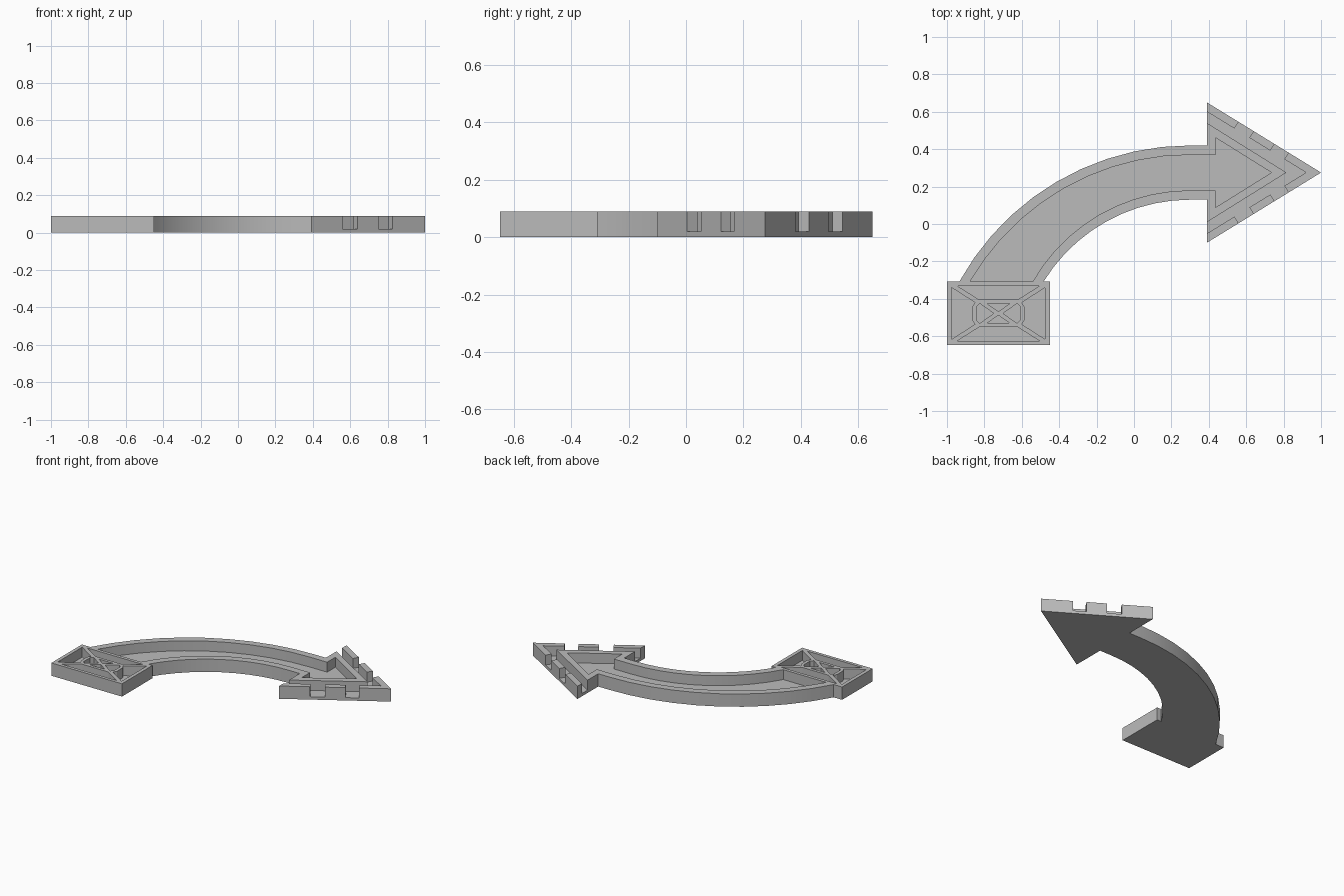
import bpy
import math

FLOOR, TOP = 0.02, 0.09
AXIS_Y = 0.275            # centre line of the arrowhead
BOX = (-0.725, -0.478)    # centre of the tail box
BOX_W, BOX_D = 0.275, 0.17

cube = bpy.data.objects.get("Cube")
if cube:
    bpy.data.objects.remove(cube, do_unlink=True)

grey = bpy.data.materials.new("mid grey")
grey.use_nodes = True
colour = (0.5, 0.5, 0.5, 1)
grey.diffuse_color = colour
for node in grey.node_tree.nodes:
    if node.type == 'BSDF_PRINCIPLED':
        node.inputs["Base Color"].default_value = colour


def slab(name, outlines, z0, z1):
    """Extrude a flat outline; any further outlines become holes."""
    curve = bpy.data.curves.new(name, 'CURVE')
    curve.dimensions = '2D'
    curve.fill_mode = 'BOTH'
    curve.extrude = (z1 - z0) / 2
    for pts in outlines:
        spline = curve.splines.new('POLY')
        spline.points.add(len(pts) - 1)
        for p, (x, y) in zip(spline.points, pts):
            p.co = (x, y, 0, 1)
        spline.use_cyclic_u = True
    obj = bpy.data.objects.new(name, curve)
    obj.location.z = (z0 + z1) / 2
    bpy.context.collection.objects.link(obj)
    bpy.ops.object.select_all(action='DESELECT')
    obj.select_set(True)
    bpy.context.view_layer.objects.active = obj
    bpy.ops.object.convert(target='MESH')
    obj = bpy.context.object
    obj.data.materials.clear()
    obj.data.materials.append(grey)
    bpy.ops.object.mode_set(mode='EDIT')
    bpy.ops.mesh.select_all(action='SELECT')
    bpy.ops.mesh.remove_doubles(threshold=0.0005)
    bpy.ops.mesh.normals_make_consistent(inside=False)
    bpy.ops.object.mode_set(mode='OBJECT')
    bpy.ops.object.shade_smooth_by_angle(angle=math.radians(30))
    return obj


def arc(radius, cy, y_start, x_end, steps=10):
    """Shaft edge from the tail box up to the arrowhead."""
    a0 = math.pi - math.asin((y_start - cy) / radius)
    pts = []
    for i in range(steps + 1):
        a = a0 + (math.pi / 2 - a0) * i / steps
        pts.append((0.3 + radius * math.cos(a), cy + radius * math.sin(a)))
    return pts + [(x_end, cy + radius)]


def mirror(pts):
    return [(x, 2 * AXIS_Y - y) for x, y in reversed(pts)]


# Shaft edges: outer and inner line of each rail
box_back = BOX[1] + BOX_D
back_x, inner_x = 0.39, 0.435
upper_out = arc(1.41, -0.99, box_back, back_x)
upper_in = arc(1.36, -0.99, box_back, inner_x)
lower_out = arc(0.92, -0.79, box_back, back_x)
lower_in = arc(0.97, -0.79, box_back, inner_x)

# Base plate under the arrow
head = [(back_x, 0.65), (1.0, AXIS_Y), (back_x, 2 * AXIS_Y - 0.65)]
slab("base_plate", [upper_out + head + lower_out[::-1]], 0, FLOOR)

# Continuous rail along the shaft and around the arrowhead
rail_out = [(back_x, 0.54), (0.815, AXIS_Y), (back_x, 0.01)]
rail_in = [(inner_x, 0.088), (0.735, AXIS_Y), (inner_x, 0.462)]
slab("rail_wall", [upper_out + rail_out + lower_out[::-1]
                   + lower_in + rail_in + upper_in[::-1]], FLOOR, TOP)

# Crenellated wall along the arrowhead edges
dx, dy = 1.0 - back_x, AXIS_Y - 0.65
length = math.hypot(dx, dy)
normal = (dy / length, -dx / length)
WALL = 0.042


def edge(x):
    return (x, 0.65 + (x - back_x) * dy / dx)


def inset(x):
    px, py = edge(x)
    return (px + normal[0] * WALL, py + normal[1] * WALL)


end_block = [(back_x, 0.65 - WALL * length / dx), edge(back_x), edge(0.559), inset(0.559)]
mid_block = [inset(0.639), edge(0.639), edge(0.751), inset(0.751)]
for name, pts in (("end_merlon", end_block), ("middle_merlon", mid_block)):
    slab(name + "_left", [pts], FLOOR, TOP)
    slab(name + "_right", [mirror(pts)], FLOOR, TOP)
tip = [inset(0.826), edge(0.826)]
slab("tip_merlon", [tip + [(1.0, AXIS_Y)] + mirror(tip)
                    + [(1.0 + WALL * length / dy, AXIS_Y)]], FLOOR, TOP)


# Tail box with a ribbed top
def in_box(pts, sx=1, sy=1):
    return [(BOX[0] + sx * x, BOX[1] + sy * y) for x, y in pts]


box_outline = in_box([(-BOX_W, -BOX_D), (BOX_W, -BOX_D), (BOX_W, BOX_D), (-BOX_W, BOX_D)])
long_cell = [(-0.22, 0.147), (0.22, 0.147), (0.102, 0.073), (-0.102, 0.073)]
side_cell = [(0.25, 0.138), (0.25, -0.138), (0.125, -0.058), (0.14, -0.035),
             (0.14, 0.035), (0.125, 0.058)]
small_long = [(-0.06, 0.052), (0.06, 0.052), (0, 0.01)]
small_side = [(0.025, 0), (0.1, 0.053), (0.118, 0.035), (0.118, -0.035), (0.1, -0.053)]
cells = []
for s in (1, -1):
    cells += [in_box(long_cell, sy=s), in_box(small_long, sy=s),
              in_box(side_cell, sx=s), in_box(small_side, sx=s)]
slab("tail_box_floor", [box_outline], 0, FLOOR)
slab("tail_box_ribs", [box_outline] + cells, FLOOR, TOP)
